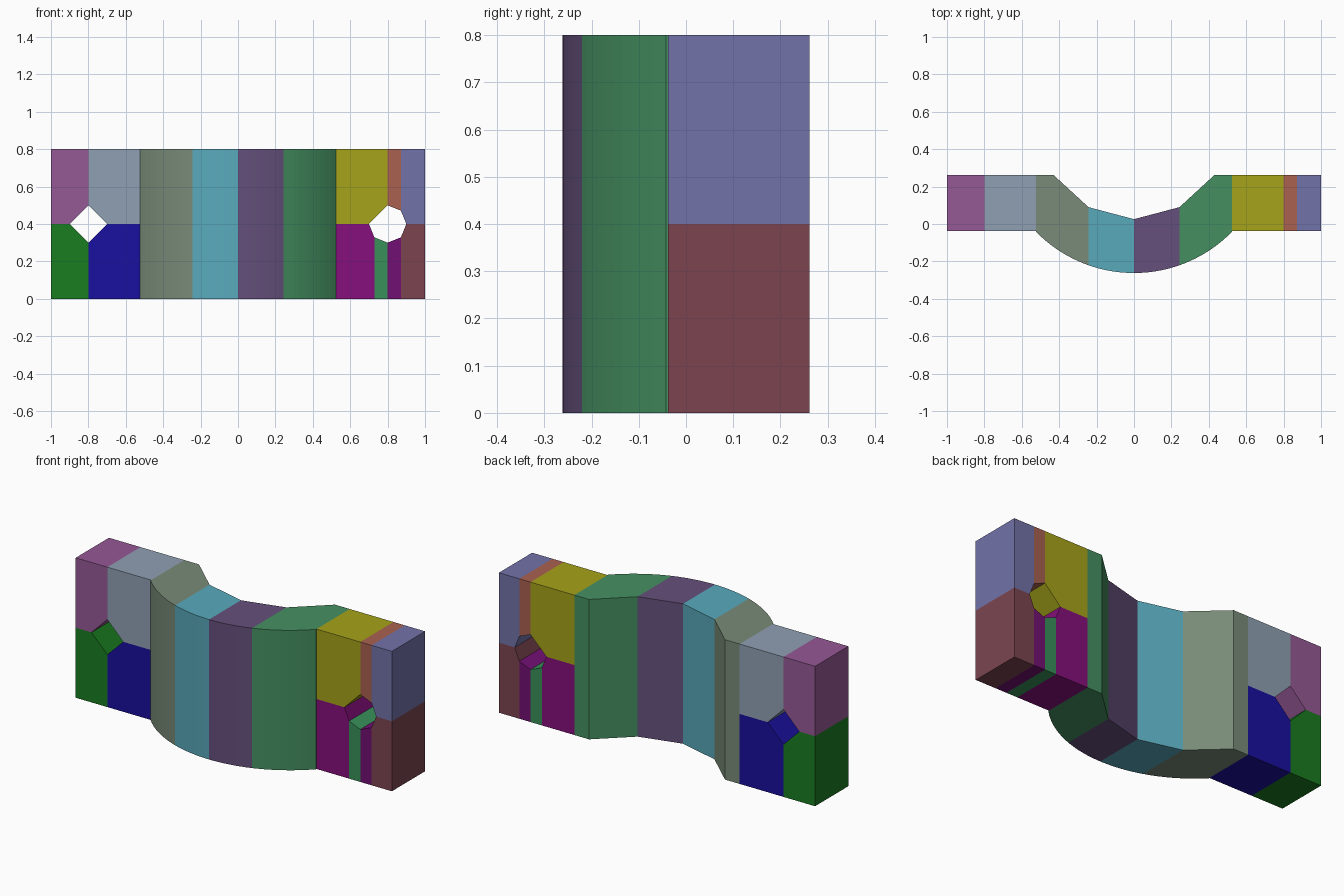
import bpy, bmesh, math

if "Cube" in bpy.data.objects:
    bpy.data.objects.remove(bpy.data.objects["Cube"])

H, Y0, Y1 = 0.8, -0.038, 0.262      # height, front and back of the ears
CY = 0.471                          # centre of the outer strap arc
R = CY + 0.262


def prism(name, pts, to3d, lo, hi, color):
    """Closed solid swept from a flat outline between lo and hi."""
    bm = bmesh.new()
    a = [bm.verts.new(to3d(u, v, lo)) for u, v in pts]
    b = [bm.verts.new(to3d(u, v, hi)) for u, v in pts]
    bm.faces.new(a)
    bm.faces.new(b[::-1])
    n = len(pts)
    for i in range(n):
        j = (i + 1) % n
        bm.faces.new((a[i], a[j], b[j], b[i]))
    bmesh.ops.recalc_face_normals(bm, faces=bm.faces)
    me = bpy.data.meshes.new(name)
    bm.to_mesh(me)
    bm.free()
    mat = bpy.data.materials.new(name)
    mat.diffuse_color = (*color, 1)
    mat.use_nodes = True
    mat.node_tree.nodes["Principled BSDF"].inputs["Base Color"].default_value = mat.diffuse_color
    me.materials.append(mat)
    bpy.context.collection.objects.link(bpy.data.objects.new(name, me))


def ear(name, pts, color):
    prism(name, pts, lambda u, v, w: (u, w, v), Y0, Y1, color)


def strap(name, x0, x1, inner, color, n=10):
    outer = []
    for i in range(n + 1):
        x = x0 + (x1 - x0) * i / n
        outer.append((x, CY - math.sqrt(R * R - x * x)))
    prism(name, outer + inner[::-1], lambda u, v, w: (u, v, w), 0, H, color)


# Curved strap: four blocks, smooth outside, faceted inside
E, M = 0.523, 0.243
strap("strap_left_end", -E, -M, [(-E, Y1), (-0.43, Y1), (-M, 0.09)], (0.19, 0.26, 0.19))
strap("strap_left_middle", -M, 0, [(-M, 0.09), (0, 0.026)], (0.1, 0.4, 0.5))
strap("strap_right_middle", 0, M, [(0, 0.026), (M, 0.09)], (0.13, 0.08, 0.2))
strap("strap_right_end", M, E, [(M, 0.09), (0.43, Y1), (E, Y1)], (0.06, 0.28, 0.12))

# Left ear: four blocks around a diamond bolt hole
left_colors = {("outer", "upper"): (0.3, 0.1, 0.3), ("inner", "upper"): (0.28, 0.35, 0.45),
               ("outer", "lower"): (0.01, 0.2, 0.015), ("inner", "lower"): (0.01, 0.005, 0.35)}
for side, edge, rim in (("outer", -1, -0.9), ("inner", -E, -0.7)):
    for level, z, top in (("upper", H, 0.5), ("lower", 0, 0.3)):
        ear(f"left_ear_{level}_{side}",
            [(edge, 0.4), (rim, 0.4), (-0.8, top), (-0.8, z), (edge, z)],
            left_colors[side, level])

# Right ear: seven blocks around a seven-sided bolt hole
A, B = 0.871, 0.729
ear("right_ear_upper_inner", [(E, 0.4), (0.7, 0.4), (0.8, 0.5), (0.8, H), (E, H)], (0.38, 0.37, 0.01))
ear("right_ear_upper_middle", [(0.8, 0.5), (A, 0.471), (A, H), (0.8, H)], (0.4, 0.12, 0.08))
ear("right_ear_upper_outer", [(A, 0.471), (0.9, 0.4), (1, 0.4), (1, H), (A, H)], (0.17, 0.17, 0.4))
ear("right_ear_lower_outer", [(A, 0), (1, 0), (1, 0.4), (0.9, 0.4), (A, 0.329)], (0.2, 0.06, 0.08))
ear("right_ear_lower_middle", [(0.8, 0), (A, 0), (A, 0.329), (0.8, 0.3)], (0.17, 0.005, 0.17))
ear("right_ear_lower_strip", [(B, 0), (0.8, 0), (0.8, 0.3), (B, 0.329)], (0.04, 0.28, 0.1))
ear("right_ear_lower_inner", [(E, 0), (B, 0), (B, 0.329), (0.7, 0.4), (E, 0.4)], (0.24, 0.005, 0.2))
